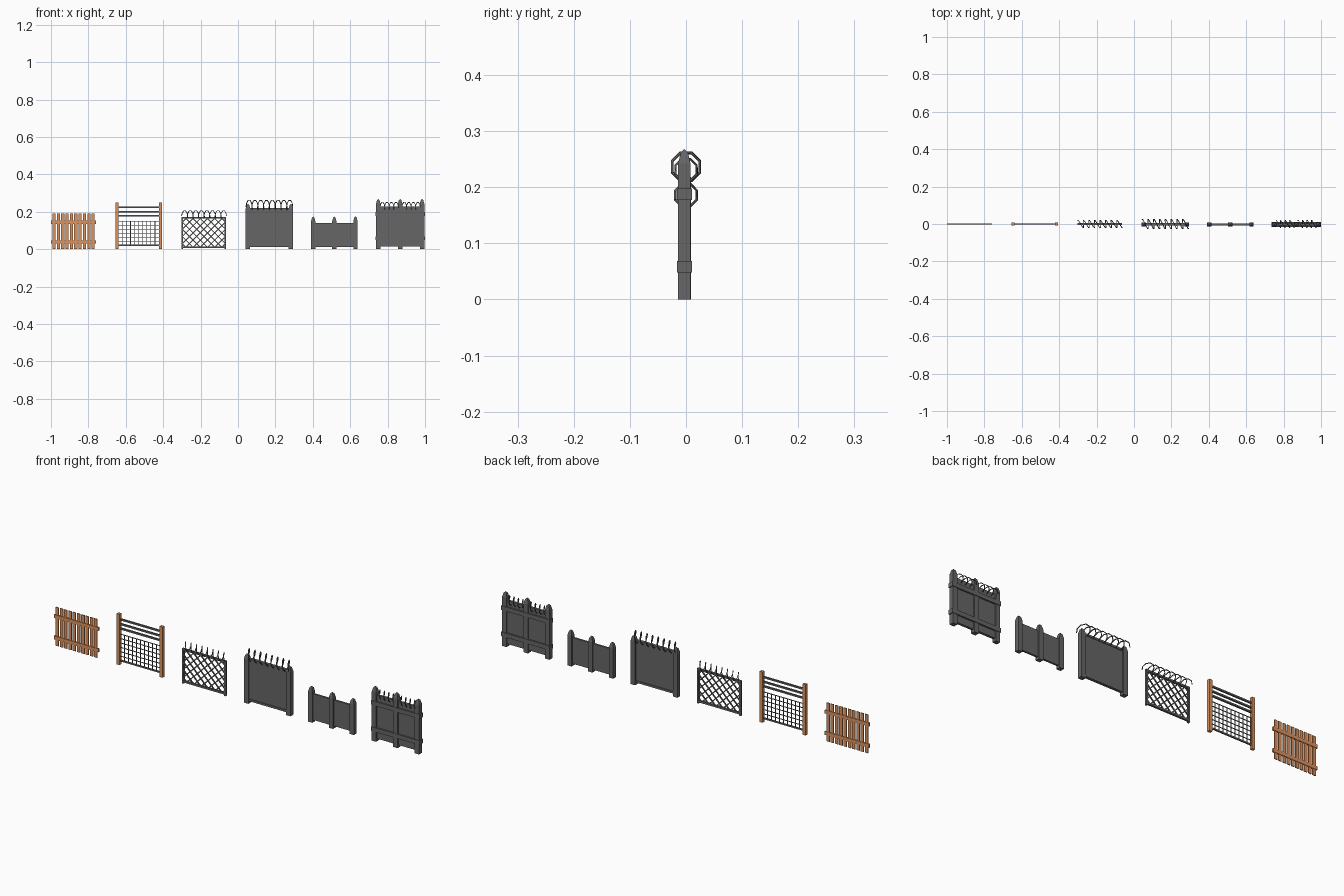
import bpy, bmesh, math
from mathutils import Vector, Matrix

if "Cube" in bpy.data.objects:
    bpy.data.objects.remove(bpy.data.objects["Cube"])


def material(name, col):
    m = bpy.data.materials.new(name)
    m.diffuse_color = (*col, 1)
    m.use_nodes = True
    m.node_tree.nodes["Principled BSDF"].inputs["Base Color"].default_value = m.diffuse_color
    return m


WOOD = material("warm wood", (0.71, 0.287, 0.113))
STEEL = material("dark steel", (0.133, 0.133, 0.133))


def finish(name, bm, mat):
    bmesh.ops.recalc_face_normals(bm, faces=bm.faces)
    me = bpy.data.meshes.new(name)
    bm.to_mesh(me)
    bm.free()
    me.materials.append(mat)
    ob = bpy.data.objects.new(name, me)
    bpy.context.collection.objects.link(ob)
    return ob


def add_box(bm, x0, x1, y0, y1, z0, z1):
    m = Matrix.Translation(((x0 + x1) / 2, (y0 + y1) / 2, (z0 + z1) / 2)) @ \
        Matrix.Diagonal((x1 - x0, y1 - y0, z1 - z0, 1))
    bmesh.ops.create_cube(bm, size=1, matrix=m)


def boxes(name, mat, items):
    bm = bmesh.new()
    for b in items:
        add_box(bm, *b)
    return finish(name, bm, mat)


def add_bar(bm, a, b, t):
    """Square bar from a to b in the xz plane."""
    a, b = Vector(a), Vector(b)
    d = b - a
    rot = Vector((0, 0, 1)).rotation_difference(d.normalized()).to_matrix().to_4x4()
    m = Matrix.Translation((a + b) / 2) @ rot @ Matrix.Diagonal((t, t, d.length, 1))
    bmesh.ops.create_cube(bm, size=1, matrix=m)


def pointed_posts(name, xs, w, d, h, y=0.0):
    """Square posts with a tapered cap and a small point."""
    bm = bmesh.new()
    for x in xs:
        prev = None
        for z, s in ((0, 1), (h - 0.026, 1), (h - 0.007, 0.6), (h, 0.04)):
            ring = [bm.verts.new((x + sx * w / 2 * s, y + sy * d / 2 * s, z))
                    for sx, sy in ((-1, -1), (1, -1), (1, 1), (-1, 1))]
            if prev:
                for i in range(4):
                    j = (i + 1) % 4
                    bm.faces.new((prev[i], prev[j], ring[j], ring[i]))
            else:
                bm.faces.new(ring)
            prev = ring
        bm.faces.new(prev)
    return finish(name, bm, STEEL)


def coil(name, x0, x1, z, r, arches, y=0.0, wire=0.0026):
    """Eight-sided wire coil: slanted upper halves, straight lower halves."""
    cu = bpy.data.curves.new(name, 'CURVE')
    cu.dimensions = '3D'
    cu.bevel_depth = wire
    cu.bevel_resolution = 0
    cu.use_fill_caps = True
    n = (arches - 1) * 8 + 6
    sp = cu.splines.new('POLY')
    sp.points.add(n - 1)
    p = (x1 - x0) / arches
    for i in range(n):
        t = math.radians(-22.5 + 45 * i)
        px = x0 + p / 4 + p * t / (2 * math.pi) - p / 4 * math.cos(t)
        sp.points[i].co = (px, y + r * math.cos(t), z + r * math.sin(t), 1)
    ob = bpy.data.objects.new(name, cu)
    bpy.context.collection.objects.link(ob)
    bpy.ops.object.select_all(action='DESELECT')
    ob.select_set(True)
    bpy.context.view_layer.objects.active = ob
    cu.materials.append(STEEL)
    bpy.ops.object.convert(target='MESH')


# Fence 1: wooden pickets on two rails
L, R, W = -0.992, -0.766, 0.0165
step = (R - L - W) / 9
boxes("picket_boards", WOOD, [(L + i * step, L + i * step + W, -0.002, 0.002, 0, 0.19)
                              for i in range(10)])
boxes("picket_rails", WOOD, [(-1.0, -0.758, -0.004, 0.004, z, z + 0.017)
                             for z in (0.03, 0.135)])

# Fence 2: wooden posts, steel bars and square mesh
boxes("mesh_fence_posts", WOOD, [(x - 0.008, x + 0.008, -0.007, 0.007, 0, 0.25)
                                 for x in (-0.648, -0.414)])
boxes("mesh_fence_bars", STEEL, [(-0.645, -0.417, -0.004, 0.004, z - 0.004, z + 0.004)
                                 for z in (0.178, 0.2, 0.223)])
L, R, B, T = -0.64, -0.422, 0.02, 0.15
wires = [(L + (R - L) * i / 10 - 0.0015, L + (R - L) * i / 10 + 0.0015,
          -0.0015, 0.0015, B, T) for i in range(11)]
wires += [(L, R, -0.0015, 0.0015, B + (T - B) * i / 6 - 0.0015,
           B + (T - B) * i / 6 + 0.0015) for i in range(7)]
boxes("square_mesh", STEEL, wires)
boxes("mesh_bottom_bar", STEEL, [(-0.642, -0.42, -0.003, 0.003, 0.017, 0.024)])

# Fence 3: steel frame with diamond lattice and coil
L, R, B, T = -0.302, -0.063, 0.006, 0.172
boxes("lattice_frame", STEEL, [
    (L, L + 0.009, -0.005, 0.005, 0, T), (R - 0.009, R, -0.005, 0.005, 0, T),
    (L, R, -0.005, 0.005, B, B + 0.009), (L, R, -0.005, 0.005, T - 0.009, T)])
L, R, B, T = L + 0.004, R - 0.004, B + 0.004, T - 0.004
bm = bmesh.new()
for s in (1, -1):
    for i in range(-6, 12):
        c = 0.0385 * (i + 0.5)      # bar runs at 45 degrees from (c, 0)
        u0, u1 = max(0, c), min(R - L, c + T - B)
        if u1 - u0 > 0.006:
            f = (lambda u: (L + u if s > 0 else R - u, 0.001 * s, B + u - c))
            add_bar(bm, f(u0), f(u1), 0.005)
finish("diamond_lattice", bm, STEEL)
coil("lattice_coil", -0.3, -0.062, 0.186, 0.021, 8, wire=0.0023)

# Fence 4: solid panel between pointed posts with large coil
pointed_posts("panel_posts", (0.053, 0.283), 0.024, 0.022, 0.242, -0.002)
boxes("solid_panel", STEEL, [(0.06, 0.276, -0.006, 0.002, 0.012, 0.218)])
boxes("panel_rails", STEEL, [(0.06, 0.276, -0.009, 0.005, z, z + 0.01)
                             for z in (0.012, 0.211)])
coil("panel_coil", 0.044, 0.292, 0.2365, 0.0265, 8)

# Fence 5: low fence, three posts and two panels
pointed_posts("low_posts", (0.402, 0.515, 0.628), 0.023, 0.022, 0.175, -0.002)
boxes("low_panels", STEEL, [(0.402, 0.515, -0.007, 0.003, 0.012, 0.14),
                            (0.515, 0.628, -0.007, 0.003, 0.012, 0.14)])

# Fence 6: tall fence, three posts, cross rails and short coils
pointed_posts("tall_posts", (0.75, 0.867, 0.984), 0.024, 0.022, 0.268, -0.003)
boxes("tall_panels", STEEL, [(0.75, 0.867, -0.009, 0.003, 0.014, 0.228),
                             (0.867, 0.984, -0.009, 0.003, 0.014, 0.228)])
boxes("tall_rails", STEEL, [(0.735, 1.0, -0.0163, 0.0105, z, z + 0.021)
                            for z in (0.048, 0.177)])
for i, x in enumerate((0.76, 0.877)):
    coil("tall_coil_%d" % (i + 1), x, x + 0.097, 0.231, 0.0205, 4, wire=0.0021)
